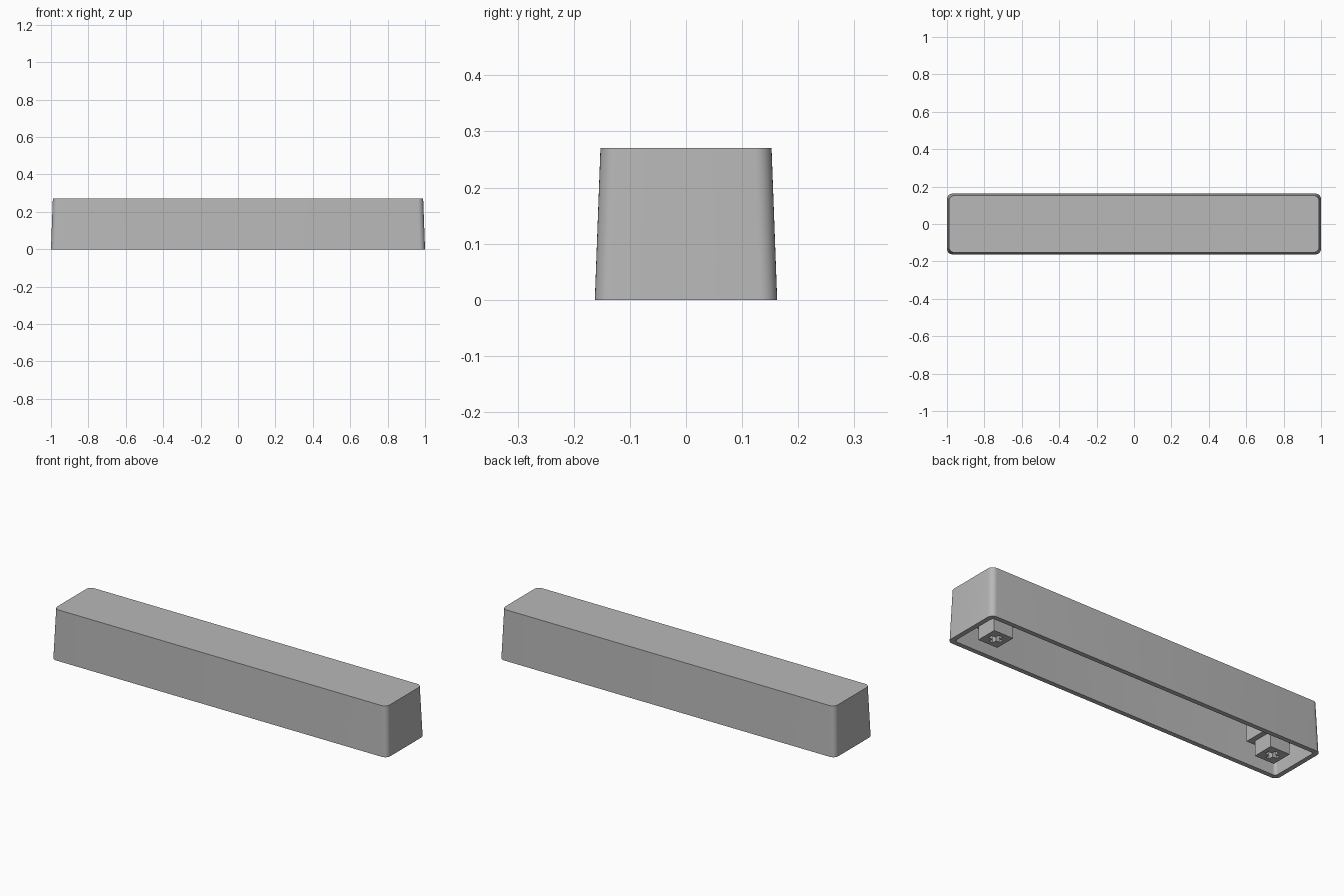
import bpy, bmesh, math

old = bpy.data.objects.get("Cube")
if old:
    bpy.data.objects.remove(old, do_unlink=True)

GREY = (0.48, 0.48, 0.48, 1)
mat = bpy.data.materials.new("plain_grey")
mat.use_nodes = True
mat.diffuse_color = GREY
mat.node_tree.nodes["Principled BSDF"].inputs["Base Color"].default_value = GREY

LENGTH, DEPTH, HEIGHT = 2.0, 0.325, 0.27
TAPER, WALL, CEILING, RADIUS = 0.01, 0.025, 0.24, 0.03
STEM_X = 0.84


def finish(bm, name):
    bmesh.ops.recalc_face_normals(bm, faces=bm.faces)
    mesh = bpy.data.meshes.new(name)
    bm.to_mesh(mesh)
    bm.free()
    mesh.materials.append(mat)
    obj = bpy.data.objects.new(name, mesh)
    bpy.context.collection.objects.link(obj)
    return obj


def activate(obj):
    bpy.ops.object.select_all(action="DESELECT")
    obj.select_set(True)
    bpy.context.view_layer.objects.active = obj


def rounded_ring(bm, inset, radius, z, steps=8):
    """Ring of vertices around a rounded rectangle."""
    hx, hy = LENGTH / 2 - inset - radius, DEPTH / 2 - inset - radius
    ring = []
    for corner, (sx, sy) in enumerate([(1, 1), (-1, 1), (-1, -1), (1, -1)]):
        for i in range(steps + 1):
            a = math.pi / 2 * (corner + i / steps)
            ring.append(bm.verts.new((sx * hx + radius * math.cos(a),
                                      sy * hy + radius * math.sin(a), z)))
    return ring


def bridge(bm, a, b):
    for i in range(len(a)):
        j = (i + 1) % len(a)
        bm.faces.new((a[i], a[j], b[j], b[i]))


def box(name, size, low, high, x):
    bm = bmesh.new()
    bmesh.ops.create_cube(bm, size=1)
    for v in bm.verts:
        v.co = (v.co.x * size[0] + x, v.co.y * size[1],
                low if v.co.z < 0 else high)
    return finish(bm, name)


# Tapered hollow shell, open underneath
bm = bmesh.new()
rings = [rounded_ring(bm, TAPER, RADIUS, HEIGHT),
         rounded_ring(bm, 0, RADIUS, 0),
         rounded_ring(bm, WALL, RADIUS / 2, 0),
         rounded_ring(bm, WALL + TAPER, RADIUS / 2, CEILING)]
for a, b in zip(rings, rings[1:]):
    bridge(bm, a, b)
bm.faces.new(rings[0])
bm.faces.new(rings[-1])
shell = finish(bm, "shell")
activate(shell)
bpy.ops.object.shade_smooth_by_angle(angle=math.radians(30))

# Two sockets, each a wide collar with a narrow stem and a cross slot
for side, x in (("left", STEM_X), ("right", -STEM_X)):
    box(side + "_collar", (0.17, 0.17), 0.08, CEILING + 0.01, x)
    stem = box(side + "_stem", (0.115, 0.115), 0, 0.1, x)
    for size in ((0.07, 0.022), (0.022, 0.07)):
        cutter = box("slot_cutter", size, -0.05, 0.075, x)
        cutter.hide_render = True
        cut = stem.modifiers.new("slot", "BOOLEAN")
        cut.operation = "DIFFERENCE"
        cut.solver = "EXACT"
        cut.object = cutter
        activate(stem)
        bpy.ops.object.modifier_apply(modifier=cut.name)
        bpy.data.objects.remove(cutter, do_unlink=True)
